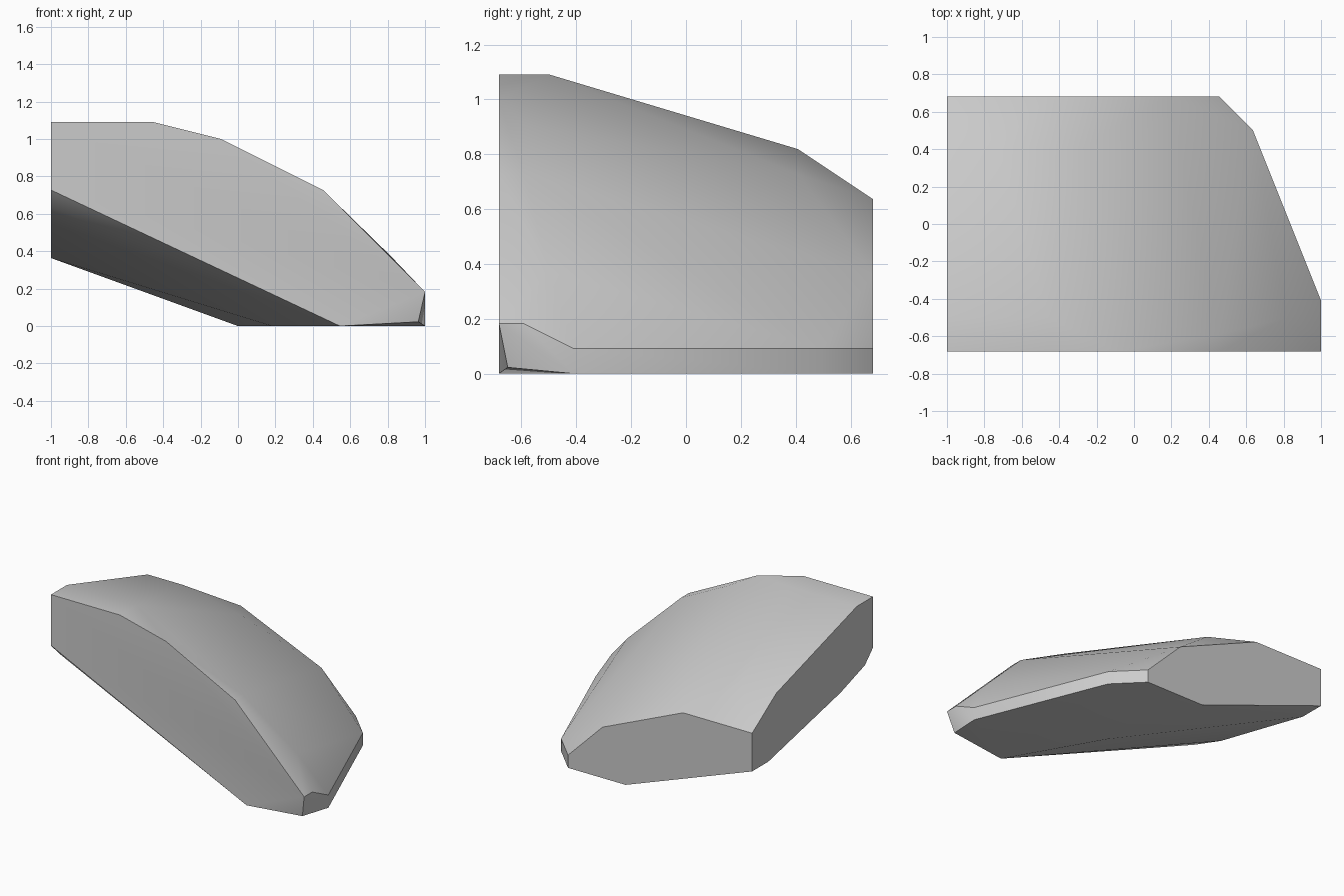
import bpy
import bmesh
from math import radians
from mathutils import Vector

default_cube = bpy.data.objects.get("Cube")
if default_cube:
    bpy.data.objects.remove(default_cube, do_unlink=True)

# Block size in grid cells, and the size of one cell
WIDTH, DEPTH = 22, 15
CELL = 2 / WIDTH


def grey_material():
    color = (0.6, 0.6, 0.6, 1)
    material = bpy.data.materials.new("plain_grey")
    material.use_nodes = True
    material.diffuse_color = color
    shader = next(n for n in material.node_tree.nodes if n.type == "BSDF_PRINCIPLED")
    shader.inputs["Base Color"].default_value = color
    return material


def cell_to_world(x, y, z):
    return Vector((x - WIDTH / 2, y - DEPTH / 2, z)) * CELL


# Flat end profiles: front and back as (x, z), left side and right tip as (y, z)
front_profile = [(0, 8), (0, 12), (6, 12), (10, 11), (16, 8), (22, 2), (17, 0)]
back_profile = [(0, 4), (0, 7), (6, 7), (13, 4), (16, 1), (16, 0), (11, 0)]
side_profile = [(2, 12), (12, 9), (13, 4), (4, 6), (1, 7)]
tip_profile = [(1, 2), (3, 1), (3, 0)]

points = [(x, 0, z) for x, z in front_profile]
points += [(x, DEPTH, z) for x, z in back_profile]
points += [(0, y, z) for y, z in side_profile]
points += [(WIDTH, y, z) for y, z in tip_profile]

# Low wall corner, bottom bend and clipped front tip
points += [(18, 13, z) for z in (0, 1)]
points += [(13, 7, 0), (21.6, 0.35, 0.25)]

# Domed crown behind the front edge and along the rear shoulder
points += [(6, 2, 12), (12, 1, 10), (16, 1, 8), (20, 2, 4.1)]
points += [(3, 12, 9), (8, 12, 8)]

# Wrap the profiles in one closed faceted skin
bm = bmesh.new()
for point in points:
    bm.verts.new(cell_to_world(*point))
hull = bmesh.ops.convex_hull(bm, input=bm.verts[:])
unused = {item for item in hull["geom_interior"] + hull["geom_unused"]
          if isinstance(item, bmesh.types.BMVert)}
bmesh.ops.delete(bm, geom=list(unused), context="VERTS")
bmesh.ops.dissolve_limit(bm, angle_limit=radians(0.5),
                         verts=bm.verts[:], edges=bm.edges[:])
bmesh.ops.recalc_face_normals(bm, faces=bm.faces[:])

mesh = bpy.data.meshes.new("sloped_block")
bm.to_mesh(mesh)
bm.free()
mesh.materials.append(grey_material())
block = bpy.data.objects.new("sloped_block", mesh)
bpy.context.collection.objects.link(block)

# Soft crown with crisp cut ends
bpy.ops.object.select_all(action="DESELECT")
block.select_set(True)
bpy.context.view_layer.objects.active = block
bpy.ops.object.shade_smooth_by_angle(angle=radians(32))
